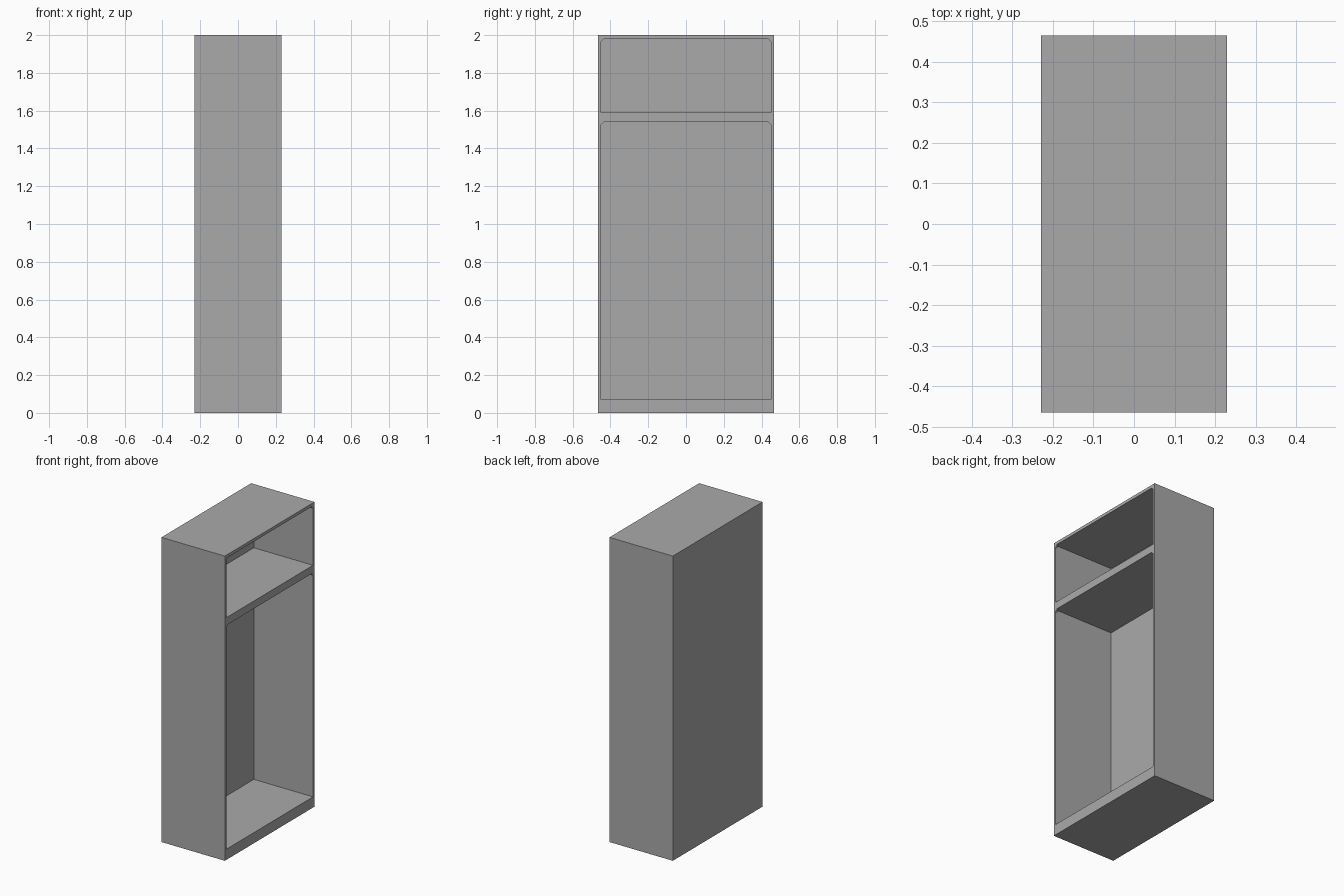
import bpy
import bmesh

cube = bpy.data.objects.get("Cube")
if cube:
    bpy.data.objects.remove(cube, do_unlink=True)

grey = bpy.data.materials.new("plain grey")
grey.use_nodes = True
colour = (0.4, 0.4, 0.4, 1)
grey.diffuse_color = colour
grey.node_tree.nodes["Principled BSDF"].inputs["Base Color"].default_value = colour

HX, HY, HEIGHT = 0.23, 0.465, 2.0
SIDE, BACK = 0.015, 0.03
INNER = HY - SIDE
BACK_X = BACK - HX


def finish(name, bm):
    bmesh.ops.recalc_face_normals(bm, faces=bm.faces)
    mesh = bpy.data.meshes.new(name)
    bm.to_mesh(mesh)
    bm.free()
    mesh.materials.append(grey)
    obj = bpy.data.objects.new(name, mesh)
    bpy.context.collection.objects.link(obj)
    return obj


def box(name, lo, hi):
    bm = bmesh.new()
    bmesh.ops.create_cube(bm, size=1)
    for v in bm.verts:
        for i in range(3):
            v.co[i] = lo[i] if v.co[i] < 0 else hi[i]
    return finish(name, bm)


def corner_brace(name, side, top, size=0.015, depth=0.01):
    # Small triangular gusset just behind the front edge
    bm = bmesh.new()
    y = side * INNER
    profile = [(y, top), (y - side * size, top), (y, top - size)]
    face = bm.faces.new([bm.verts.new((HX - depth, a, b)) for a, b in profile])
    new = bmesh.ops.extrude_face_region(bm, geom=[face])["geom"]
    verts = [g for g in new if isinstance(g, bmesh.types.BMVert)]
    bmesh.ops.translate(bm, verts=verts, vec=(depth, 0, 0))
    finish(name, bm)


# Carcass: one block with two compartments cut into its open +x side
carcass = box("cabinet_carcass", (-HX, -HY, 0), (HX, HY, HEIGHT))
compartments = {"lower": (0.07, 1.54), "upper": (1.59, 1.98)}
for label, (bottom, top) in compartments.items():
    cutter = box(label + "_compartment_cutter",
                 (BACK_X, -INNER, bottom), (HX + 0.1, INNER, top))
    cutter.hide_render = True
    cutter.hide_viewport = True
    cutter.display_type = 'WIRE'
    cut = carcass.modifiers.new(label + " compartment", 'BOOLEAN')
    cut.operation = 'DIFFERENCE'
    cut.solver = 'EXACT'
    cut.object = cutter
    # Gussets in the top corners of the opening
    for side, hand in ((-1, "front"), (1, "rear")):
        corner_brace(f"{label}_{hand}_corner_brace", side, top)
